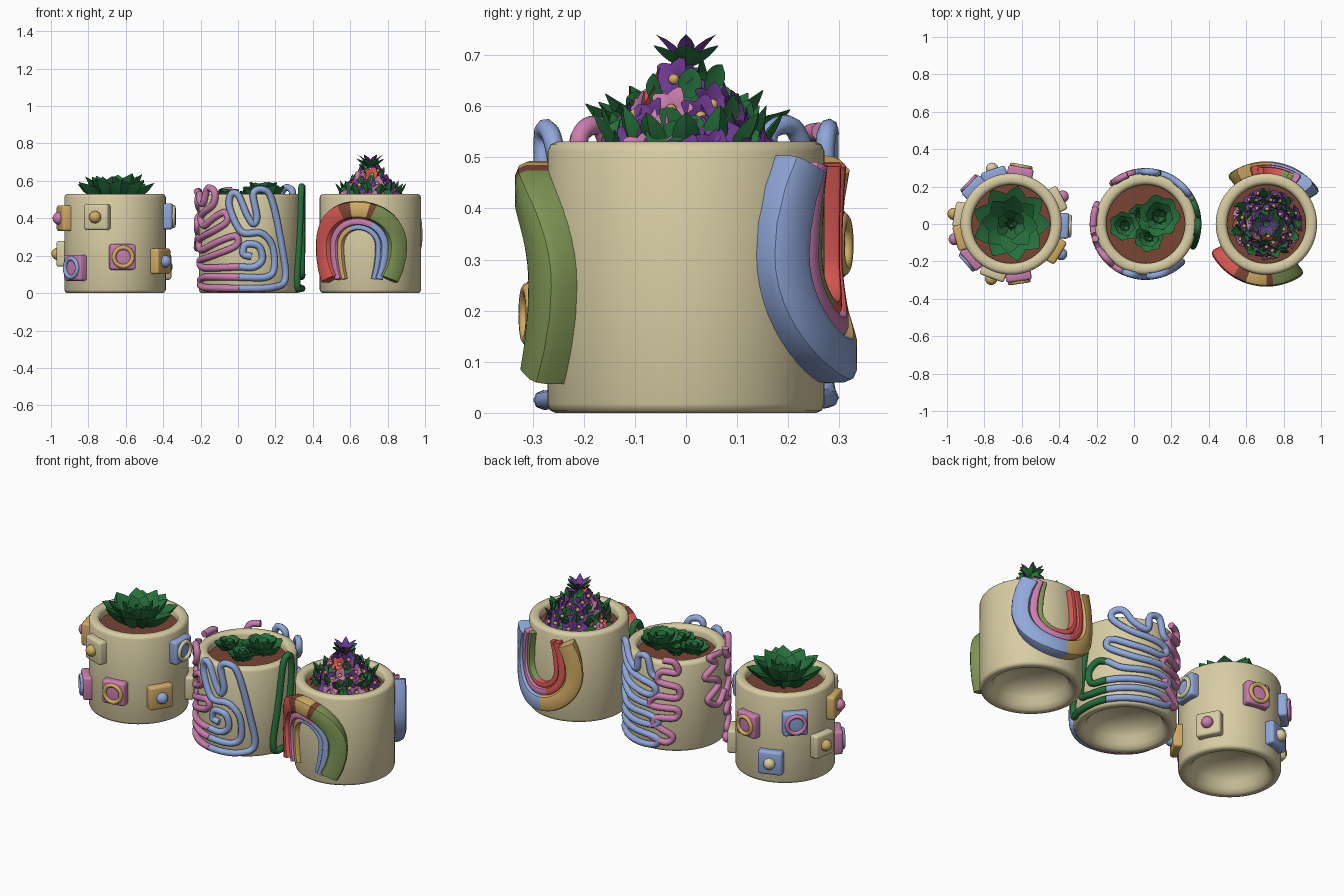
import bpy, bmesh, math, random
from mathutils import Vector, Matrix

if "Cube" in bpy.data.objects:
    bpy.data.objects.remove(bpy.data.objects["Cube"])
random.seed(4)
rad = math.radians

# ---- flat colours
COL = dict(cream=(.69, .61, .37), pink=(.60, .21, .43), blue=(.28, .39, .70), mustard=(.64, .41, .13),
           coral_red=(.70, .10, .09), olive=(.21, .30, .09), leaf_green=(.02, .16, .045),
           purple=(.15, .04, .28), soil_brown=(.19, .06, .035))
MAT = {}
for n, c in COL.items():
    MAT[n] = bpy.data.materials.new(n)
    MAT[n].diffuse_color = (*c, 1)


def finish(name, bm, mats, angle=40):
    bmesh.ops.recalc_face_normals(bm, faces=bm.faces)
    me = bpy.data.meshes.new(name)
    bm.to_mesh(me)
    bm.free()
    for m in mats:
        me.materials.append(MAT[m])
    ob = bpy.data.objects.new(name, me)
    bpy.context.collection.objects.link(ob)
    bpy.ops.object.select_all(action='DESELECT')
    ob.select_set(True)
    bpy.context.view_layer.objects.active = ob
    bpy.ops.object.shade_smooth_by_angle(angle=rad(angle))
    return ob


def on_pot(cx, phi, r, z):
    """Point on a pot wall; phi is degrees from the front (-y) towards +x."""
    return Vector((cx + r * math.sin(rad(phi)), -r * math.cos(rad(phi)), z))


# ---- pots (rounded rims, hollow domed underside) and soil
POTX = (-.657, .062, .708)
PROFILE = [(.001, .13), (.06, .128), (.11, .118), (.16, .094), (.19, .06), (.205, .025), (.225, .004), (.235, 0),
           (.255, 0), (.266, .005), (.271, .018), (.271, .512), (.265, .525),
           (.252, .531), (.23, .531), (.217, .525), (.21, .51), (.21, .46)]
for label, cx in zip(("tile", "rope", "rainbow"), POTX):
    bm = bmesh.new()
    N = 64
    rings = [[bm.verts.new(on_pot(cx, 360 * i / N, r, z)) for i in range(N)] for r, z in PROFILE]
    for a, b in zip(rings, rings[1:]):
        for i in range(N):
            bm.faces.new((a[i], a[(i + 1) % N], b[(i + 1) % N], b[i]))
    bm.faces.new(rings[0])
    bm.faces.new(rings[-1])
    finish(label + "_pot", bm, ["cream"], 50)
    bm = bmesh.new()
    bmesh.ops.create_cone(bm, cap_ends=True, segments=48, radius1=.211, radius2=.211, depth=.025,
                          matrix=Matrix.Translation((cx, 0, .47)))
    finish(label + "_soil", bm, ["soil_brown"])

# ---- tiles with knobs or rings: phi, z, tile colour, trim colour, trim kind
TILES = [(-20, .406, "cream", "mustard", "knob"), (8, .193, "pink", "mustard", "ring"),
         (-49, .135, "pink", "blue", "ring"), (59, .17, "mustard", "blue", "knob"),
         (-75, .40, "mustard", "pink", "knob"), (-100, .21, "cream", "mustard", "knob"),
         (88, .41, "blue", "cream", "ring"), (118, .14, "cream", "pink", "knob"),
         (170, .33, "pink", "mustard", "ring"), (-134, .37, "blue", "pink", "ring"),
         (-161, .135, "blue", "cream", "knob")]
for i, (phi, z, c1, c2, kind) in enumerate(TILES):
    turn = Matrix.Rotation(rad(phi), 4, 'Z')
    bm = bmesh.new()
    bmesh.ops.create_cube(bm, size=1, matrix=Matrix.Translation(on_pot(POTX[0], phi, .277, z)) @ turn
                          @ Matrix.Diagonal((.138, .064, .138, 1)))
    bmesh.ops.bevel(bm, geom=bm.edges[:], offset=.014, segments=3, profile=.5, affect='EDGES')
    finish(f"tile_{i}", bm, [c1])
    M = Matrix.Translation(on_pot(POTX[0], phi, .312, z)) @ turn
    bm = bmesh.new()
    if kind == "knob":
        bmesh.ops.create_uvsphere(bm, u_segments=20, v_segments=12, radius=.033, matrix=M)
    else:
        R, r, n, m = .05, .012, 32, 10
        v = [[bm.verts.new(M @ Vector(((R + r * math.cos(b)) * math.cos(a), r * math.sin(b),
                                       (R + r * math.cos(b)) * math.sin(a))))
              for b in (2 * math.pi * q / m for q in range(m))] for a in (2 * math.pi * p / n for p in range(n))]
        for p in range(n):
            for q in range(m):
                bm.faces.new((v[p][q], v[(p + 1) % n][q], v[(p + 1) % n][(q + 1) % m], v[p][(q + 1) % m]))
    finish(f"tile_{kind}_{i}", bm, [c2])


# ---- meandering ropes on the middle pot: smoothed paths of (phi, z)
def rope(name, colour, pts):
    P = [Vector(p) for p in pts]
    P = [2 * P[0] - P[1]] + P + [2 * P[-1] - P[-2]]
    path = []
    for a, b, c, d in zip(P, P[1:], P[2:], P[3:]):
        for s in range(6):
            t = s / 6
            path.append(.5 * (2 * b + (c - a) * t + (2 * a - 5 * b + 4 * c - d) * t * t
                              + (3 * b - a - 3 * c + d) * t ** 3))
    path.append(P[-2])
    cu = bpy.data.curves.new(name, 'CURVE')
    cu.dimensions = '3D'
    cu.bevel_depth, cu.bevel_resolution, cu.use_fill_caps = .019, 2, True
    sp = cu.splines.new('POLY')
    sp.points.add(len(path) - 1)
    for q, (phi, z) in zip(sp.points, path):
        q.co = (*on_pot(POTX[1], phi, .28, z), 1)
    tmp = bpy.data.objects.new(name + "_curve", cu)
    bpy.context.collection.objects.link(tmp)
    bpy.context.view_layer.update()
    me = bpy.data.meshes.new_from_object(tmp.evaluated_get(bpy.context.evaluated_depsgraph_get()))
    bpy.data.objects.remove(tmp)
    bm = bmesh.new()
    bm.from_mesh(me)
    for f in bm.faces:
        f.material_index = 0
    finish(name, bm, [colour], 60)


rope("front_blue_rope", "blue", [(-11, .025), (25, .03), (43, .075), (38, .25), (25, .5), (14, .555), (4, .53),
     (8, .41), (4, .37), (-3, .42), (-12, .52), (-20, .53), (-23, .47), (-15, .37), (-6, .32), (13, .32),
     (26, .25), (28, .13), (18, .085), (-11, .085)])
rope("front_blue_spiral", "blue", [(-11, .14), (5, .14), (14, .18), (10, .25), (-4, .26), (-7, .21), (2, .195)])
rope("front_pink_rope_low", "pink", [(-11, .025), (-60, .03), (-71, .055), (-60, .085), (-11, .085)])
rope("front_pink_rope_high", "pink", [(-11, .14), (-60, .135), (-72, .17), (-45, .2), (-16, .25), (-14, .3),
     (-25, .295), (-65, .23), (-74, .28), (-45, .33), (-26, .38), (-28, .43), (-40, .41), (-60, .36),
     (-68, .41), (-45, .47), (-42, .54), (-53, .56), (-62, .48), (-72, .5), (-74, .54)])
rope("side_pink_rope", "pink", [(-78, .3), (-92, .24), (-108, .29), (-92, .35), (-94, .39), (-112, .43),
     (-97, .49), (-106, .54), (-88, .54)])
rope("side_green_rope", "leaf_green", [(120, .03), (80, .025), (65, .05), (72, .3), (80, .54), (92, .55),
     (93, .4), (84, .13), (96, .09), (120, .09)])
rope("side_green_spiral", "leaf_green", [(120, .145), (102, .15), (97, .22), (108, .27), (120, .26)])
rope("back_blue_rope_low", "blue", [(120, .03), (180, .03), (194, .06), (182, .09), (120, .09)])
rope("back_blue_rope_high", "blue", [(120, .145), (182, .15), (194, .18), (180, .21), (140, .21), (120, .26)])
rope("back_blue_loops", "blue", [(185, .27), (150, .28), (122, .34), (124, .39), (150, .35), (185, .33),
     (188, .39), (150, .43), (128, .5), (126, .55), (138, .56), (150, .49), (165, .46), (168, .54),
     (180, .55), (186, .46), (194, .44)])
rope("back_pink_rope", "pink", [(182, .09), (203, .06), (210, .1), (190, .16), (192, .2), (214, .21), (214, .26),
     (185, .27), (192, .33), (216, .33), (216, .39), (194, .42), (198, .48), (216, .48), (212, .54), (200, .55)])


# ---- rainbows wrapped round the right pot; colours change along each band
def rainbow(name, phi0, z0, flip, stretch, bands):
    for k, (r, w, depth, cols) in enumerate(bands):
        path = [(-.78 * r, -.175), (-.9 * r, -.12), (-.98 * r, -.055)]
        path += [(-r * math.cos(math.pi * t / 24), r * math.sin(math.pi * t / 24)) for t in range(25)]
        path += [(-x, y) for x, y in path[2::-1]]
        n = len(path)
        bm = bmesh.new()
        e = min(.022, w * .3)
        sect = [(-w / 2, .25), (-w / 2, depth - e), (-w / 2 + e * .3, depth - e * .3), (-w / 2 + e, depth),
                (w / 2 - e, depth), (w / 2 - e * .3, depth - e * .3), (w / 2, depth - e), (w / 2, .25)]
        S = len(sect)
        rings = []
        for i, (x, y) in enumerate(path):
            a, b = path[max(i - 1, 0)], path[min(i + 1, n - 1)]
            tx, ty = b[0] - a[0], b[1] - a[1]
            L = math.hypot(tx, ty)
            rings.append([bm.verts.new(on_pot(POTX[2], phi0 + math.degrees((x - ty / L * o) * stretch / .3),
                                              R, z0 + flip * (y + tx / L * o))) for o, R in sect])
        for i in range(n - 1):
            idx = next(j for j, (c, end) in enumerate(cols) if (i + .5) / (n - 1) <= end)
            for q in range(S):
                f = bm.faces.new((rings[i][q], rings[i][(q + 1) % S], rings[i + 1][(q + 1) % S], rings[i + 1][q]))
                f.material_index = idx
        bm.faces.new(rings[0])
        bm.faces.new(rings[-1]).material_index = len(cols) - 1
        finish(f"{name}_band_{k}", bm, [c for c, _ in cols], 40)


rainbow("front_rainbow", -13, .25, 1, 1.1, [
    (.197, .092, .335, [("coral_red", .41), ("soil_brown", .46), ("mustard", .57), ("soil_brown", .61), ("olive", 1)]),
    (.133, .036, .312, [("pink", .62), ("blue", 1)]),
    (.102, .028, .298, [("mustard", .4), ("blue", 1)])])
rainbow("back_rainbow", 170, .31, -1, 1.03, [
    (.205, .092, .335, [("blue", .52), ("mustard", 1)]),
    (.14, .042, .318, [("pink", .6), ("coral_red", 1)]),
    (.105, .03, .305, [("olive", .4), ("coral_red", 1)])])


# ---- leaf or petal: diamond section swept along +x with an upward curl
def blade(bm, M, length, width, thick, curl, shape, mat=0):
    rings = []
    for i, s in enumerate(shape):
        t = i / (len(shape) - 1)
        x, z, w = length * t, curl * length * t * t, width * s / 2
        rings.append([bm.verts.new(M @ Vector(p)) for p in
                      ((x, -w, z + w * .3), (x, 0, z - thick * s), (x, w, z + w * .3), (x, 0, z + thick * s * .3))])
    for a, b in zip(rings, rings[1:]):
        for q in range(4):
            bm.faces.new((a[q], a[(q + 1) % 4], b[(q + 1) % 4], b[q])).material_index = mat
    for end in (rings[0], rings[-1]):
        bm.faces.new(end).material_index = mat


POINTED = (.45, .7, .92, 1, .9, .6, .04)
ROUND = (.35, .6, .9, 1.05, 1, .7, .25)


def rosette(name, centre, layers, shape):
    bm = bmesh.new()
    for k, (count, length, width, tilt) in enumerate(layers):
        for i in range(count):
            M = (Matrix.Translation(centre) @ Matrix.Rotation(2 * math.pi * (i + .5 * k) / count + .3 * k, 4, 'Z')
                 @ Matrix.Rotation(-rad(tilt + random.uniform(-4, 4)), 4, 'Y'))
            blade(bm, M, length, width, width * .18, .15, shape)
    finish(name, bm, ["leaf_green"], 50)


rosette("pointed_succulent", (POTX[0], 0, .475),
        [(9, .235, .145, 22), (8, .215, .125, 37), (6, .165, .10, 52), (4, .125, .07, 70)], POINTED)
for nm, x, y, s in (("large", .135, .04, 1), ("left", -.05, -.01, .7), ("front", .08, -.07, .68), ("back", .03, .05, .5)):
    rosette(nm + "_round_succulent", (x, y, .48 + .02 * s),
            [(7, .13 * s, .12 * s, 22), (6, .115 * s, .10 * s, 40), (4, .09 * s, .08 * s, 60)], ROUND)

# ---- cone of flowers and leaves in the right pot
bm = bmesh.new()
bmesh.ops.create_cone(bm, cap_ends=True, segments=20, radius1=.13, radius2=.02, depth=.2,
                      matrix=Matrix.Translation((POTX[2], 0, .555)))
FC = ["leaf_green", "purple", "pink", "coral_red", "mustard"]
# low ring of leaves
for q in range(15):
    blade(bm, Matrix.Translation((POTX[2], 0, .49)) @ Matrix.Rotation(rad(24 * q), 4, 'Z')
          @ Matrix.Translation((.12, 0, 0)) @ Matrix.Rotation(-rad(48 + 14 * (q % 2)), 4, 'Y'), .12, .055, .008, .1, POINTED)
COUNT = 62
for i in range(COUNT):
    t = 1 - math.sqrt(1 - (i + .5) / COUNT)
    a = 2.39996 * i
    r, z = .152 * (1 - t) + .012, .495 + .18 * t
    out = Vector((math.cos(a), math.sin(a), .45))
    M = (Matrix.Translation((POTX[2] + r * math.cos(a), r * math.sin(a), z))
         @ out.to_track_quat('Z', 'Y').to_matrix().to_4x4())
    if i % 3 == 1:
        # a pair of leaves lying along the cone between flowers
        for q in range(2):
            blade(bm, M @ Matrix.Rotation(random.uniform(0, 6.28), 4, 'Z') @ Matrix.Rotation(rad(-30), 4, 'Y'),
                  .06, .045, .006, .1, POINTED, 0)
        continue
    mat = 3 if i % 20 == 17 else 2 if i % 7 in (2, 5) else 1
    for q in range(5):
        blade(bm, M @ Matrix.Rotation(rad(72 * q), 4, 'Z') @ Matrix.Rotation(rad(-35), 4, 'Y'),
              .05, .036, .005, -.2, ROUND, mat)
    ball = bmesh.ops.create_icosphere(bm, subdivisions=2, radius=.011, matrix=M @ Matrix.Translation((0, 0, .014)))
    for f in {f for v in ball["verts"] for f in v.link_faces}:
        f.material_index = 4
# top flower with its collar of leaves
for q in range(6):
    turn = Matrix.Rotation(rad(60 * q), 4, 'Z')
    blade(bm, Matrix.Translation((POTX[2], 0, .675)) @ turn @ Matrix.Rotation(rad(-25), 4, 'Y'),
          .085, .05, .006, .1, POINTED, 0)
    blade(bm, Matrix.Translation((POTX[2], 0, .67)) @ turn @ Matrix.Translation((.012, 0, 0))
          @ Matrix.Rotation(rad(-78), 4, 'Y'), .08, .036, .005, -.5, POINTED, 1)
finish("flower_cone", bm, FC, 45)

for m in bpy.data.materials:
    if m.users and not m.is_grease_pencil:
        m.use_nodes = True
        m.node_tree.nodes["Principled BSDF"].inputs["Base Color"].default_value = m.diffuse_color
